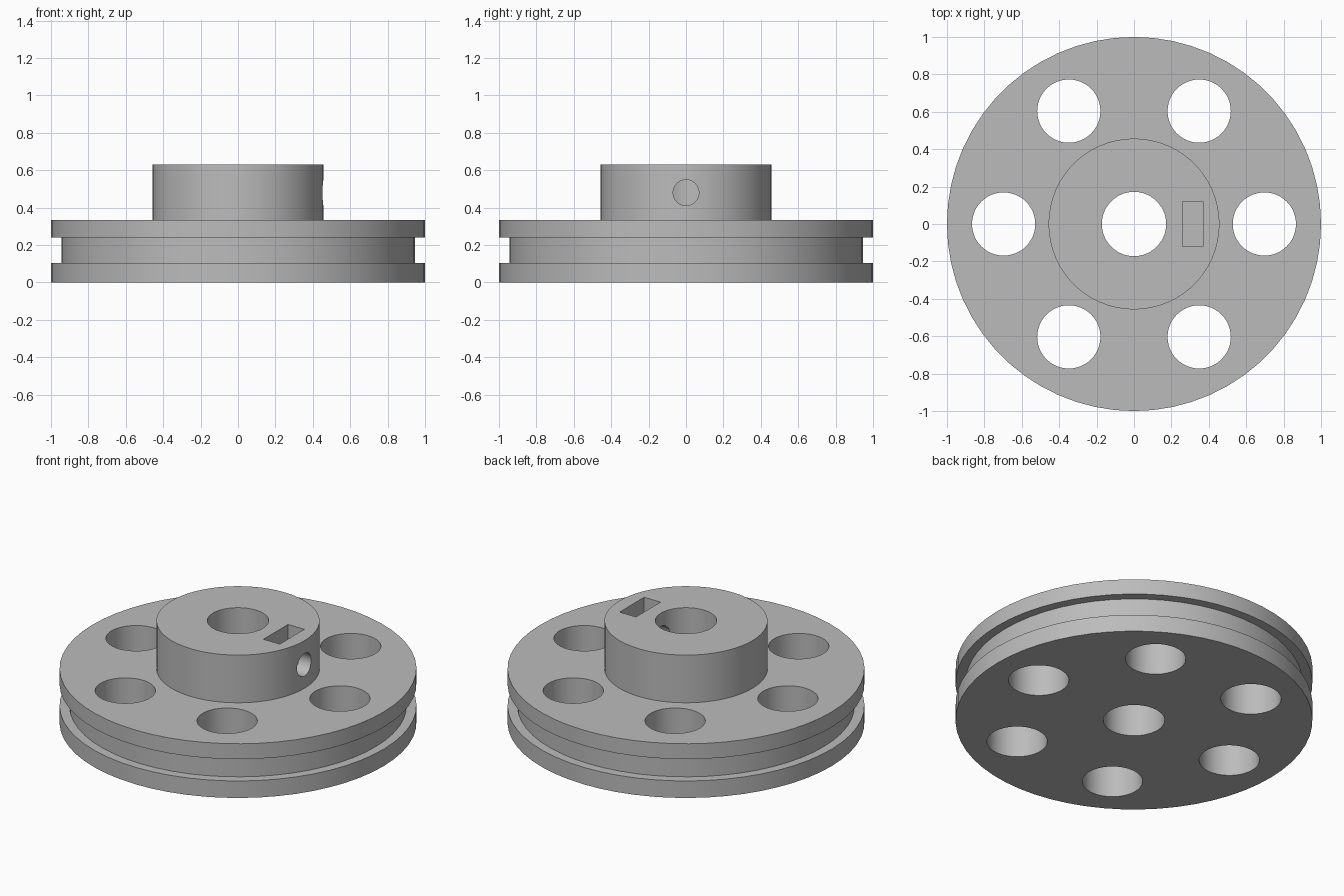
import bpy
import bmesh
from math import cos, sin, pi, radians
from mathutils import Matrix

if "Cube" in bpy.data.objects:
    bpy.data.objects.remove(bpy.data.objects["Cube"], do_unlink=True)

SEGMENTS = 60
HUB_TOP = 0.63

grey = bpy.data.materials.new("plain grey")
grey.use_nodes = True
grey.diffuse_color = (0.5, 0.5, 0.5, 1)
grey.node_tree.nodes["Principled BSDF"].inputs["Base Color"].default_value = (0.5, 0.5, 0.5, 1)


def make_object(name, bm):
    bmesh.ops.recalc_face_normals(bm, faces=bm.faces)
    mesh = bpy.data.meshes.new(name)
    bm.to_mesh(mesh)
    bm.free()
    mesh.materials.append(grey)
    obj = bpy.data.objects.new(name, mesh)
    bpy.context.collection.objects.link(obj)
    return obj


def lathe(name, profile):
    """Revolve a (radius, z) outline into a closed solid."""
    bm = bmesh.new()
    rings = [[bm.verts.new((r * cos(2 * pi * i / SEGMENTS), r * sin(2 * pi * i / SEGMENTS), z))
              for i in range(SEGMENTS)] for r, z in profile]
    for low, high in zip(rings, rings[1:]):
        for i in range(SEGMENTS):
            j = (i + 1) % SEGMENTS
            bm.faces.new((low[i], low[j], high[j], high[i]))
    bm.faces.new(rings[0])
    bm.faces.new(rings[-1])
    return make_object(name, bm)


def add_cylinder(bm, radius, depth, matrix):
    bmesh.ops.create_cone(bm, cap_ends=True, segments=48, radius1=radius,
                          radius2=radius, depth=depth, matrix=matrix)


def cut(target, name, bm):
    cutter = make_object(name, bm)
    cutter.hide_render = True
    cutter.hide_set(True)
    mod = target.modifiers.new(name, 'BOOLEAN')
    mod.operation = 'DIFFERENCE'
    mod.solver = 'EXACT'
    mod.object = cutter
    bpy.context.view_layer.objects.active = target
    bpy.ops.object.modifier_apply(modifier=name)
    bpy.data.objects.remove(cutter, do_unlink=True)


# Grooved wheel with a raised hub
wheel = lathe("pulley_wheel", [
    (1, 0), (1, 0.105), (0.945, 0.105), (0.945, 0.24), (1, 0.24),
    (1, 0.335), (0.457, 0.335), (0.457, HUB_TOP)])

# Central bore and the ring of six lightening holes
holes = bmesh.new()
add_cylinder(holes, 0.172, 2, Matrix.Translation((0, 0, 0.3)))
for i in range(6):
    a = i * pi / 3
    add_cylinder(holes, 0.169, 2, Matrix.Translation((0.697 * cos(a), 0.697 * sin(a), 0.3)))
cut(wheel, "through_holes", holes)

# Set screw hole from the left side of the hub into the bore
screw = bmesh.new()
add_cylinder(screw, 0.069, 0.6, Matrix.Translation((0.35, 0, 0.48)) @ Matrix.Rotation(pi / 2, 4, 'Y'))
cut(wheel, "screw_hole", screw)

# Nut slot open at the hub top
slot = bmesh.new()
bmesh.ops.create_cube(slot, size=1, matrix=Matrix.Translation((0.314, 0, 0.55))
                      @ Matrix.Diagonal((0.112, 0.24, 0.4, 1)))
cut(wheel, "nut_slot", slot)

# Smooth round walls with crisp edges
bpy.ops.object.select_all(action='DESELECT')
wheel.select_set(True)
bpy.context.view_layer.objects.active = wheel
bpy.ops.object.shade_smooth_by_angle(angle=radians(30))
